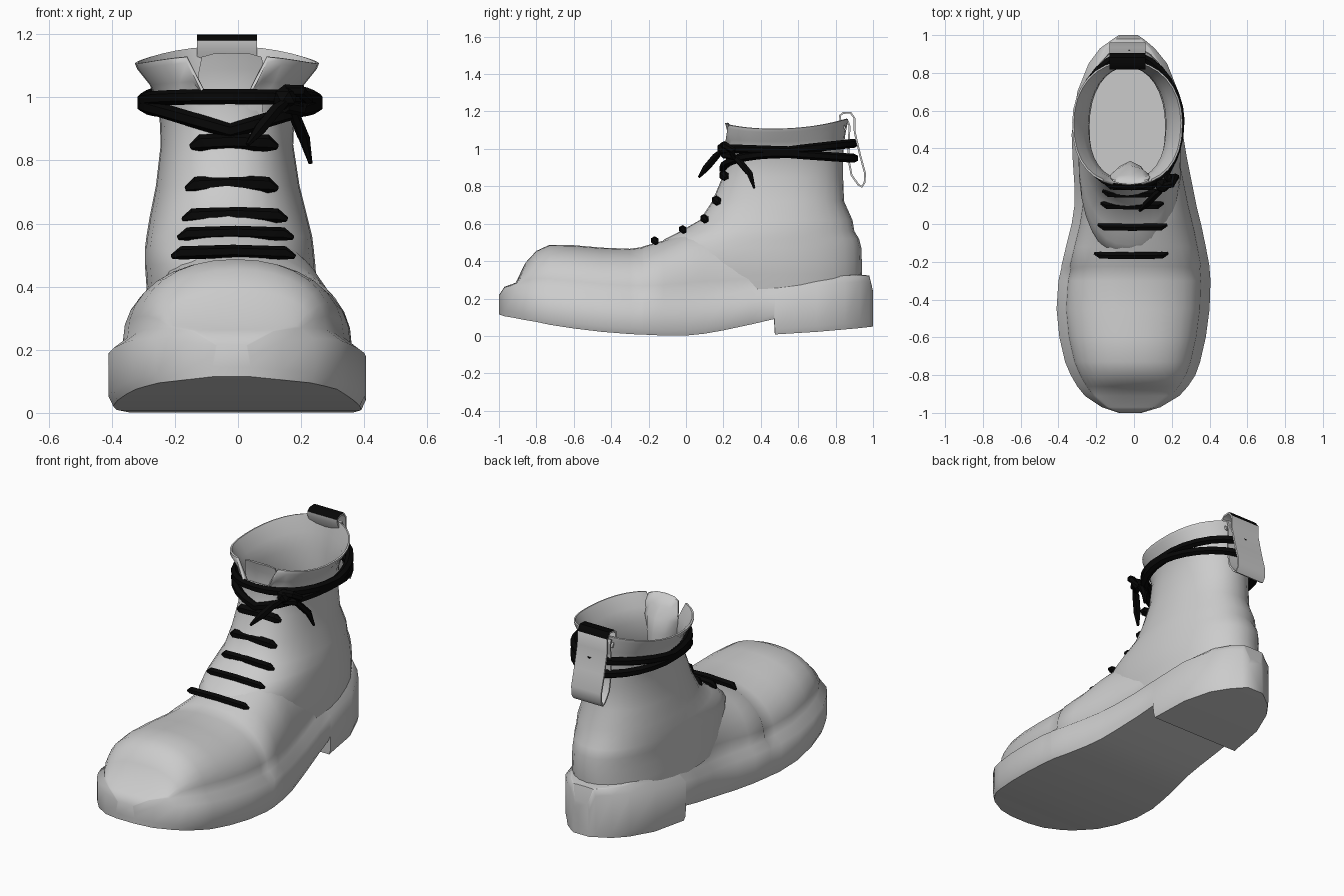
import bpy, bmesh, math
from mathutils import Vector

if "Cube" in bpy.data.objects:
    bpy.data.objects.remove(bpy.data.objects["Cube"])


def material(name, v):
    m = bpy.data.materials.new(name)
    m.diffuse_color = (v, v, v, 1)
    m.use_nodes = True
    m.node_tree.nodes["Principled BSDF"].inputs["Base Color"].default_value = m.diffuse_color
    return m


GREY = material("grey leather", 0.6)
BLACK = material("black lace", 0.002)


def finish(name, bm, mat, angle=40):
    bmesh.ops.remove_doubles(bm, verts=bm.verts, dist=0.0005)
    bmesh.ops.recalc_face_normals(bm, faces=bm.faces)
    me = bpy.data.meshes.new(name)
    bm.to_mesh(me)
    bm.free()
    ob = bpy.data.objects.new(name, me)
    bpy.context.collection.objects.link(ob)
    me.materials.append(mat)
    bpy.ops.object.select_all(action='DESELECT')
    ob.select_set(True)
    bpy.context.view_layer.objects.active = ob
    bpy.ops.object.shade_smooth_by_angle(angle=math.radians(angle))
    return ob


def loft(name, rings, mat, closed=False, angle=40):
    bm = bmesh.new()
    vr = [[bm.verts.new(p) for p in r] for r in rings]
    n = len(rings[0])
    pairs = list(zip(vr, vr[1:])) + ([(vr[-1], vr[0])] if closed else [])
    for a, b in pairs:
        for i in range(n):
            j = (i + 1) % n
            bm.faces.new((a[i], a[j], b[j], b[i]))
    if not closed:
        bm.faces.new(vr[0])
        bm.faces.new(vr[-1])
    return finish(name, bm, mat, angle)


def spow(v, p):
    return math.copysign(abs(v) ** p, v)


# Sole, heel block and vamp: cross-sections along the length
# y, left x, right x, bottom z, sole top z, crest z
SECTIONS = [
    (-1.0, -.08, .04, .115, .18, .20), (-.97, -.17, .14, .105, .225, .25),
    (-.91, -.26, .24, .095, .235, .285), (-.86, -.30, .285, .085, .235, .39),
    (-.80, -.335, .325, .075, .23, .455), (-.73, -.365, .35, .06, .22, .487),
    (-.6, -.395, .38, .04, .205, .485), (-.45, -.41, .40, .022, .19, .472),
    (-.3, -.40, .405, .01, .18, .466), (-.235, -.385, .40, .007, .175, .475),
    (-.225, -.385, .40, .007, .175, .48), (-.12, -.36, .38, .002, .17, .51),
    (0, -.33, .355, .002, .17, .56), (.1, -.315, .33, .012, .175, .585),
    (.2, -.315, .31, .03, .185, .565), (.35, -.325, .28, .062, .21, .52),
    (.47, -.33, .26, .09, .235, .45), (.475, -.33, .26, .008, .235, .45),
    (.7, -.30, .235, .022, .265, .38), (.85, -.24, .175, .035, .285, .33),
    (.93, -.18, .11, .042, .29, .32), (.98, -.11, .05, .048, .285, .30),
    (1.0, -.08, .02, .05, .2, .24)]


def section(y, xl, xr, zb, zs, h):
    cx, w = (xl + xr) / 2, (xr - xl) / 2
    inset = min(.045, .17 * w) - (.006 if -.23 < y < .4 else 0)
    fw, base = w - inset, zs + .034
    half = [(w * .965, zb), (w, zb + .03), (w, zs)]
    for i in range(9):
        t = i / 8 * math.pi / 2
        half.append((fw * spow(math.cos(t), .92),
                     base + max(h - base, .004) * spow(math.sin(t), .92)))
    left = [(-x, z) for x, z in reversed(half[:-1])]
    return [(cx + x, y, z) for x, z in half + left]


loft("sole_and_vamp", [section(*s) for s in SECTIONS], GREY, angle=62)

# Shaft: horizontal rings from the ankle to the flared collar, then back inside
# z, front y, back y, left x, right x, rim shaping weight
RINGS = [
    (.25, -.12, .93, -.29, .235, 0), (.33, -.16, .942, -.295, .245, 0),
    (.40, -.18, .94, -.29, .25, 0), (.47, -.17, .938, -.295, .245, 0),
    (.52, -.11, .925, -.295, .24, 0), (.56, -.03, .90, -.29, .235, 0),
    (.62, .075, .89, -.28, .22, 0), (.72, .14, .845, -.26, .195, 0),
    (.85, .195, .84, -.245, .175, 0), (.97, .225, .84, -.25, .18, 0),
    (1.04, .22, .85, -.28, .21, .5), (1.09, .20, .865, -.32, .25, 1),
    (1.108, .205, .865, -.327, .257, 1), (1.11, .215, .857, -.318, .248, 1),
    (1.04, .232, .84, -.27, .20, .5), (.97, .237, .83, -.24, .17, 0),
    (.85, .207, .83, -.235, .165, 0), (.72, .152, .835, -.25, .185, 0),
    (.62, .09, .88, -.27, .21, 0)]
N = 32


def shaft_ring(z, yf, yb, xl, xr, wt):
    pts = []
    for i in range(N):
        a = 2 * math.pi * i / N
        c, s = math.cos(a), math.sin(a)
        p = .84 if c > 0 else .95
        x = (xl + xr) / 2 + (xr - xl) / 2 * spow(s, p)
        y = (yf + yb) / 2 - (yb - yf) / 2 * spow(c, p)
        dz = wt * (.038 * c * c - .014 * c)
        if min(i, N - i) <= 1:          # notch at the front of the collar
            dz -= wt * .11
        pts.append((x, y, z + dz))
    return pts


loft("shaft", [shaft_ring(*r) for r in RINGS], GREY, angle=60)


# Tongue: padded plate filling the collar notch, leaning outward at the top
def tongue_ring(y, z, hw, t):
    xs = [-1, -.6, 0, .6, 1]
    front = [(-.02 + hw * k, y + .02 * k * k, z - .012 * k ** 4) for k in xs]
    back = [(-.02 + hw * k, y + .02 * k * k + .008 + t * (1 - k * k), z - .012 * k ** 4)
            for k in reversed(xs)]
    return front + back


loft("tongue", [tongue_ring(*t) for t in
                [(.225, .86, .08, .1), (.226, .95, .095, .1), (.232, 1.03, .105, .07),
                 (.222, 1.09, .105, .03), (.208, 1.14, .095, .008)]], GREY, angle=60)


# Tube along a path, used for every lace
def tube(name, pts, r, closed=False, sides=6, taper=False):
    pts = [Vector(p) for p in pts]
    n, rings = len(pts), []
    for i, p in enumerate(pts):
        a = pts[i - 1] if closed or i else p
        b = pts[(i + 1) % n] if closed or i < n - 1 else p
        d = (b - a).normalized()
        u = d.cross(Vector((0, 0, 1))).normalized()
        v = u.cross(d)
        k = r * (.35 if taper and i in (0, n - 1) else 1)
        rings.append([p + k * (u * math.cos(q) + v * math.sin(q)) for q in
                      [2 * math.pi * (j + .5) / sides for j in range(sides)]])
    return loft(name, rings, BLACK, closed=closed)


# Lace rungs
for i, (y, z, x0, x1, r) in enumerate([
        (-.165, .507, -.21, .18, .021), (-.015, .567, -.19, .175, .021),
        (.1, .625, -.175, .155, .023), (.165, .722, -.165, .125, .026),
        (.205, .855, -.15, .125, .027)]):
    mid = (x0 + x1) / 2
    tube(f"lace_rung_{i + 1}",
         [(x0, y + .01, z - .012), (x0 + .03, y, z), (mid, y - .003, z + .005),
          (x1 - .03, y, z), (x1, y + .01, z - .012)], r, taper=True)


# Laces wrapped around the ankle
def wrap(name, height):
    pts = []
    for i in range(28):
        a = 2 * math.pi * i / 28
        c, s = math.cos(a), math.sin(a)
        x = .272 * spow(s, .9 if c > 0 else 1.1)
        y = .55 - .35 * spow(c, .9 if c > 0 else 1.1)
        pts.append((-.025 + x, y, height(c, abs(x) / .272)))
    tube(name, pts, .024, closed=True)


wrap("upper_wrap", lambda c, x: .99 - .04 * c if c < 0 else .99 + .012 * c)
wrap("lower_wrap", lambda c, x: .975 + .025 * c if c < 0 else .893 + .082 * x)

# Bow: knot, small loop and two loose ends
bm = bmesh.new()
bmesh.ops.create_icosphere(bm, subdivisions=1, radius=.042)
bmesh.ops.translate(bm, verts=bm.verts, vec=(.15, .205, 1.0))
finish("knot", bm, BLACK)
tube("bow_loop", [(.15, .2, 1.02), (.2, .21, 1.02), (.22, .25, .99),
                  (.2, .25, .96), (.15, .2, .97)], .02)
tube("lace_end_front", [(.17, .2, 1.0), (.12, .16, .96), (.07, .11, .9),
                        (.03, .07, .85)], .021, taper=True)
tube("lace_end_side", [(.16, .21, 1.0), (.18, .28, .94), (.205, .33, .88),
                       (.21, .34, .87), (.23, .365, .79)], .018, taper=True)

# Pull tab: a strap folded over the back of the collar, hanging as a loop
PATH = [(.855, 1.10), (.825, 1.155), (.823, 1.178), (.84, 1.192), (.88, 1.194),
        (.9, 1.165), (.902, 1.09), (.93, .97), (.957, .87), (.955, .82), (.94, .797),
        (.92, .81), (.885, .86), (.868, .95), (.87, 1.04), (.875, 1.12), (.865, 1.15)]


def strap_ring(i):
    y, z = PATH[i]
    a, b = PATH[max(i - 1, 0)], PATH[min(i + 1, len(PATH) - 1)]
    d = Vector((b[0] - a[0], b[1] - a[1])).normalized() * .005
    return [(x, y + s * -d.y, z + s * d.x)
            for x, s in ((-.13, 1), (.06, 1), (.06, -1), (-.13, -1))]


tab = loft("pull_tab", [strap_ring(i) for i in range(len(PATH))], GREY)

# Dark top of the pull tab
tab.data.materials.append(BLACK)
for f in tab.data.polygons:
    if f.normal.z > .5 and f.center.z > 1.18:
        f.material_index = 1
